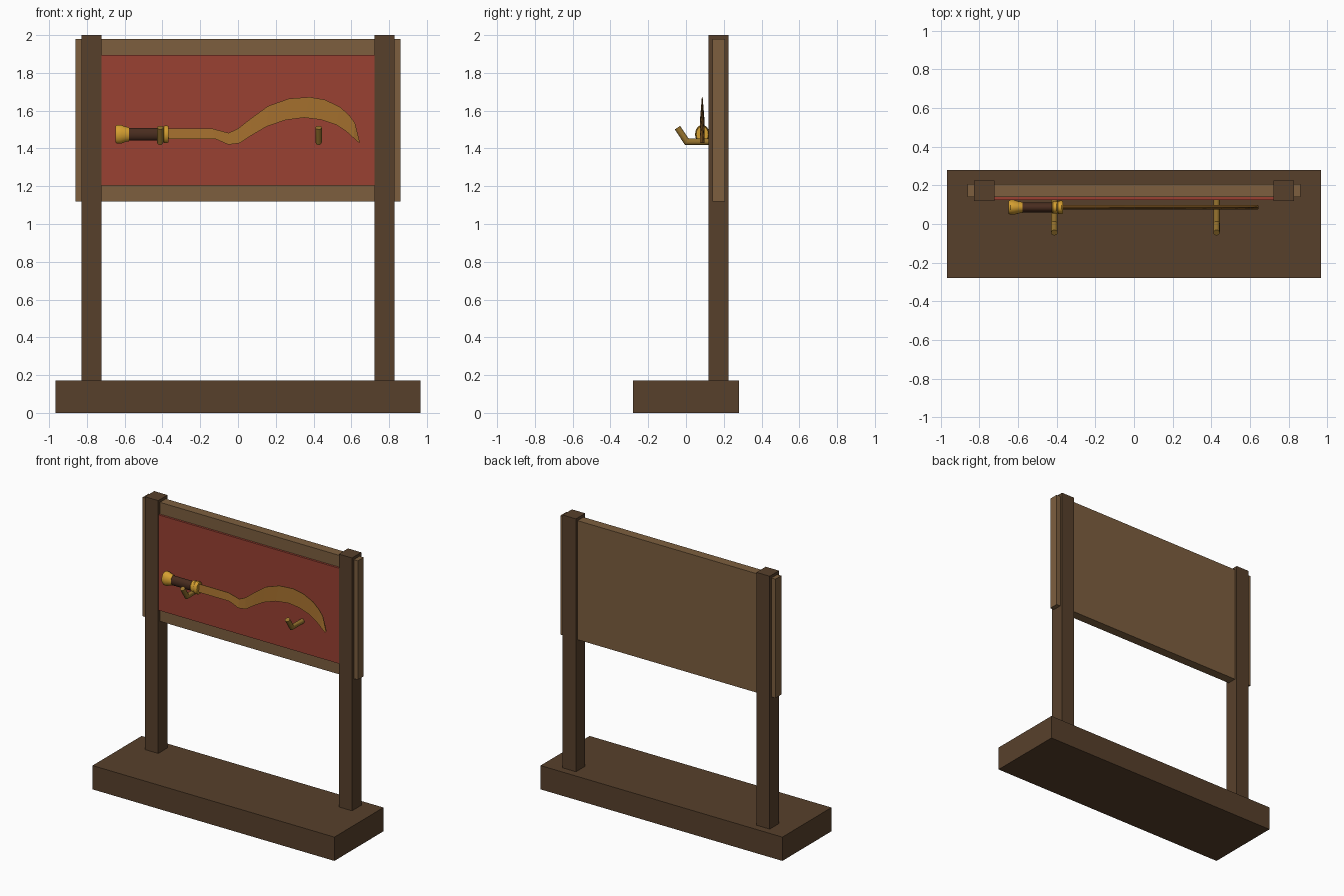
import bpy, bmesh
from math import sin, cos, tau
from mathutils import Vector

if "Cube" in bpy.data.objects:
    bpy.data.objects.remove(bpy.data.objects["Cube"])


def material(name, rgb):
    m = bpy.data.materials.new(name)
    m.diffuse_color = [(c / 255 / 1.0) ** 2.2 for c in rgb] + [1]
    m.use_nodes = True
    m.node_tree.nodes["Principled BSDF"].inputs["Base Color"].default_value = m.diffuse_color
    return m


DARK = material("dark_wood", (88, 66, 47))
WOOD = material("light_wood", (124, 95, 65))
RED = material("red_cloth", (152, 67, 54))
GOLD = material("gold", (212, 158, 52))
BRONZE = material("bronze", (158, 108, 48))
BRASS = material("brass", (150, 115, 50))
LEATHER = material("leather", (74, 48, 36))


def finish(name, bm, mat, smooth=False):
    bmesh.ops.recalc_face_normals(bm, faces=bm.faces)
    me = bpy.data.meshes.new(name)
    bm.to_mesh(me)
    bm.free()
    me.materials.append(mat)
    ob = bpy.data.objects.new(name, me)
    bpy.context.collection.objects.link(ob)
    if smooth:
        bpy.ops.object.select_all(action='DESELECT')
        ob.select_set(True)
        bpy.context.view_layer.objects.active = ob
        bpy.ops.object.shade_smooth_by_angle(angle=0.6)
    return ob


def box(name, x, y, z, mat):
    bm = bmesh.new()
    bmesh.ops.create_cube(bm, size=1)
    for v in bm.verts:
        v.co = [(r[0] + r[1]) / 2 + c * (r[1] - r[0]) for r, c in zip((x, y, z), v.co)]
    return finish(name, bm, mat)


def loft(name, rings, mat, smooth=False):
    """Skin a list of equal-length point rings and cap both ends."""
    bm = bmesh.new()
    rows = [[bm.verts.new(p) for p in ring] for ring in rings]
    n = len(rows[0])
    for a, b in zip(rows, rows[1:]):
        for i in range(n):
            j = (i + 1) % n
            bm.faces.new((a[i], a[j], b[j], b[i]))
    bm.faces.new(rows[0])
    bm.faces.new(rows[-1])
    return finish(name, bm, mat, smooth)


# stand
box("base", (-0.967, 0.967), (-0.28, 0.28), (0, 0.172), DARK)
for side, s in (("left", -1), ("right", 1)):
    box(side + "_post", sorted((s * 0.722, s * 0.828)), (0.12, 0.226), (0.172, 2.0), DARK)
box("back_board", (-0.86, 0.86), (0.14, 0.207), (1.12, 1.98), WOOD)
box("cloth_panel", (-0.722, 0.722), (0.125, 0.14), (1.205, 1.895), RED)

# bent pegs that carry the sword
path = [Vector((0, 0.128, 1.435)), Vector((0, 0.004, 1.435)), Vector((0, -0.045, 1.51))]
d = (path[2] - path[1]).normalized()
n0, n2 = Vector((0, 0, 1)), Vector((0, d.z, -d.y))
normals = [n0, (n0 + n2) / (1 + n0.dot(n2)), n2]
for side, x in (("left", -0.412), ("right", 0.427)):
    loft(side + "_peg",
         [[p + Vector((x + 0.017 * cos(tau * i / 12), 0, 0)) + n * 0.017 * sin(tau * i / 12)
           for i in range(12)] for p, n in zip(path, normals)], BRASS, True)

# sword handle: oval sections along x, given as (x, height radius)
Y, Z = 0.086, 1.475


def oval(name, profile, mat):
    loft(name, [[(x, Y + 0.76 * r * cos(tau * i / 20), Z + r * sin(tau * i / 20))
                 for i in range(20)] for x, r in profile], mat, True)


oval("pommel", [(-0.648, 0.044), (-0.64, 0.05), (-0.62, 0.05), (-0.6, 0.042), (-0.578, 0.037)], GOLD)
oval("grip", [(-0.58, 0.034), (-0.42, 0.034)], LEATHER)
oval("collar", [(-0.425, 0.036), (-0.418, 0.043), (-0.402, 0.043), (-0.396, 0.038),
                (-0.392, 0.045), (-0.374, 0.046), (-0.368, 0.042)], GOLD)

# curved blade: (top x, top z, bottom x, bottom z), thin cutting edge on top
blade = [(-0.38, 1.505, -0.38, 1.45), (-0.135, 1.505, -0.12, 1.45),
         (-0.05, 1.482, -0.05, 1.42), (0.0, 1.505, 0.01, 1.428),
         (0.07, 1.56, 0.07, 1.468), (0.16, 1.625, 0.15, 1.515),
         (0.27, 1.664, 0.25, 1.55), (0.38, 1.672, 0.35, 1.563),
         (0.46, 1.658, 0.44, 1.552), (0.54, 1.62, 0.52, 1.525),
         (0.59, 1.575, 0.57, 1.493), (0.619, 1.535, 0.612, 1.455),
         (0.645, 1.432, 0.642, 1.428)]
loft("blade",
     [[(a, Y - 0.002, b), (a, Y + 0.002, b), (c, Y + 0.011, e), (c, Y - 0.011, e)]
      for a, b, c, e in blade], BRONZE)
